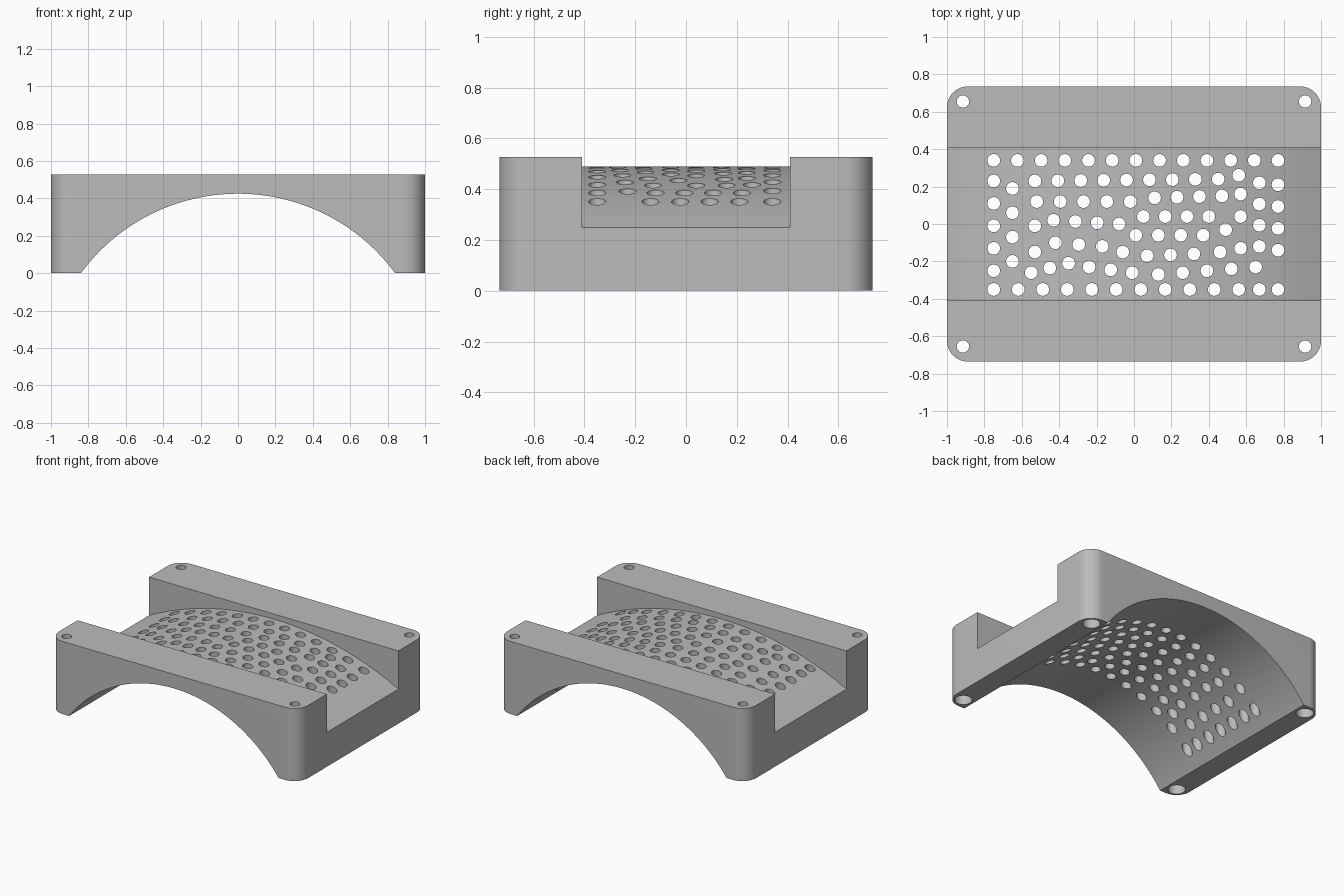
import bpy
import bmesh
from math import cos, sin, pi, asin, radians
from mathutils import Vector

if "Cube" in bpy.data.objects:
    bpy.data.objects.remove(bpy.data.objects["Cube"])

HALF_X, HALF_Y, HEIGHT = 1.0, 0.735, 0.527
CORNER = 0.11
CHANNEL = 0.41
HOLE_R = 0.034


def arc(cx, cy, r, start, end, steps):
    """Points along a circular arc."""
    angles = [start + (end - start) * i / steps for i in range(steps + 1)]
    return [(cx + r * cos(a), cy + r * sin(a)) for a in angles]


def bow(half_width, low, apex, steps):
    """Arch from (half_width, low) over the apex to (-half_width, low)."""
    rise = apex - low
    r = (half_width ** 2 + rise ** 2) / (2 * rise)
    spread = asin(half_width / r)
    return arc(0, apex - r, r, pi / 2 - spread, pi / 2 + spread, steps)


def add_prism(bm, points, offset):
    """Closed prism from a planar outline swept along offset."""
    face = bm.faces.new([bm.verts.new(p) for p in points])
    swept = bmesh.ops.extrude_face_region(bm, geom=[face])["geom"]
    verts = [v for v in swept if isinstance(v, bmesh.types.BMVert)]
    bmesh.ops.translate(bm, verts=verts, vec=Vector(offset))


def add_pin(bm, x, y, z0, z1, r):
    """Upright cylinder."""
    ring = arc(x, y, r, 0, 2 * pi, 24)[:-1]
    add_prism(bm, [(px, py, z0) for px, py in ring], (0, 0, z1 - z0))


def finish(bm, name):
    bmesh.ops.recalc_face_normals(bm, faces=bm.faces)
    mesh = bpy.data.meshes.new(name)
    bm.to_mesh(mesh)
    bm.free()
    obj = bpy.data.objects.new(name, mesh)
    bpy.context.collection.objects.link(obj)
    return obj


# Rounded block
bm = bmesh.new()
outline = []
for i, (sx, sy) in enumerate([(1, 1), (-1, 1), (-1, -1), (1, -1)]):
    outline += arc(sx * (HALF_X - CORNER), sy * (HALF_Y - CORNER), CORNER,
                   i * pi / 2, (i + 1) * pi / 2, 12)
add_prism(bm, [(x, y, 0) for x, y in outline], (0, 0, HEIGHT))
body = finish(bm, "vented_bridge_body")

cutters = []

# Arched tunnel underneath, running front to back
bm = bmesh.new()
profile = bow(0.84, 0, 0.425, 64) + [(-0.84, -0.2), (0.84, -0.2)]
add_prism(bm, [(x, -1, z) for x, z in profile], (0, 2, 0))
cutters.append(finish(bm, "tunnel_cutter"))

# Channel across the top with a gently bowed floor
bm = bmesh.new()
profile = bow(1.0, 0.25, 0.49, 64)
profile = [(1.1, 0.25)] + profile + [(-1.1, 0.25), (-1.1, 1), (1.1, 1)]
add_prism(bm, [(x, -CHANNEL, z) for x, z in profile], (0, 2 * CHANNEL, 0))
cutters.append(finish(bm, "channel_cutter"))

# Vent holes in straight runs: count, first x, y, last x, y (hundredths)
runs = [
    (13, -75, 34, 77, 34), (11, -75, -35, 56, -35), (2, 67, -35, 77, -35),
    (5, -75, 23, -75, -25), (4, -65, 19, -65, -20),
    (4, 77, 21, 77, -14), (4, 67, 22, 67, -12),
    (2, 56, 26, 57, 16), (2, 57, 4, 57, -13),
    (9, -53, 23, 45, 24), (5, -52, 12, -2, 12), (4, 11, 14, 47, 15),
    (2, -53, -1, -53, -15), (4, -43, 2, -8, 0), (4, 5, 4, 40, 4),
    (2, 49, -3, 46, -15), (3, -42, -10, -17, -12), (1, -6, -15, -6, -15),
    (4, 1, -6, 37, -6), (3, -55, -26, -35, -21), (3, -24, -23, -1, -26),
    (3, 7, -17, 32, -16), (5, 13, -27, 65, -23),
]
bm = bmesh.new()
for count, x0, y0, x1, y1 in runs:
    for i in range(count):
        p = Vector((x0, y0)).lerp(Vector((x1, y1)), i / max(count - 1, 1)) / 100
        add_pin(bm, p.x, p.y, -0.1, 0.8, HOLE_R)
cutters.append(finish(bm, "vent_cutter"))

# Corner screw holes, with wider bores from below
for name, z0, z1, r in [("screw_cutter", -0.1, 0.8, 0.033),
                        ("bore_cutter", -0.2, 0.4, 0.058)]:
    bm = bmesh.new()
    for sx in (-1, 1):
        for sy in (-1, 1):
            add_pin(bm, sx * 0.915, sy * 0.655, z0, z1, r)
    cutters.append(finish(bm, name))

# Cut the block, keep the result and drop the cutters
for cutter in cutters:
    cutter.hide_render = True
    mod = body.modifiers.new(cutter.name, "BOOLEAN")
    mod.operation = "DIFFERENCE"
    mod.solver = "EXACT"
    mod.object = cutter
graph = bpy.context.evaluated_depsgraph_get()
cut_mesh = bpy.data.meshes.new_from_object(body.evaluated_get(graph))
body.modifiers.clear()
body.data = cut_mesh
for cutter in cutters:
    bpy.data.objects.remove(cutter)

# Plain grey finish
grey = bpy.data.materials.new("plain_grey")
grey.use_nodes = True
color = (0.5, 0.5, 0.5, 1)
grey.diffuse_color = color
grey.node_tree.nodes["Principled BSDF"].inputs["Base Color"].default_value = color
body.data.materials.clear()
body.data.materials.append(grey)

bpy.ops.object.select_all(action="DESELECT")
body.select_set(True)
bpy.context.view_layer.objects.active = body
bpy.ops.object.shade_smooth_by_angle(angle=radians(30))
